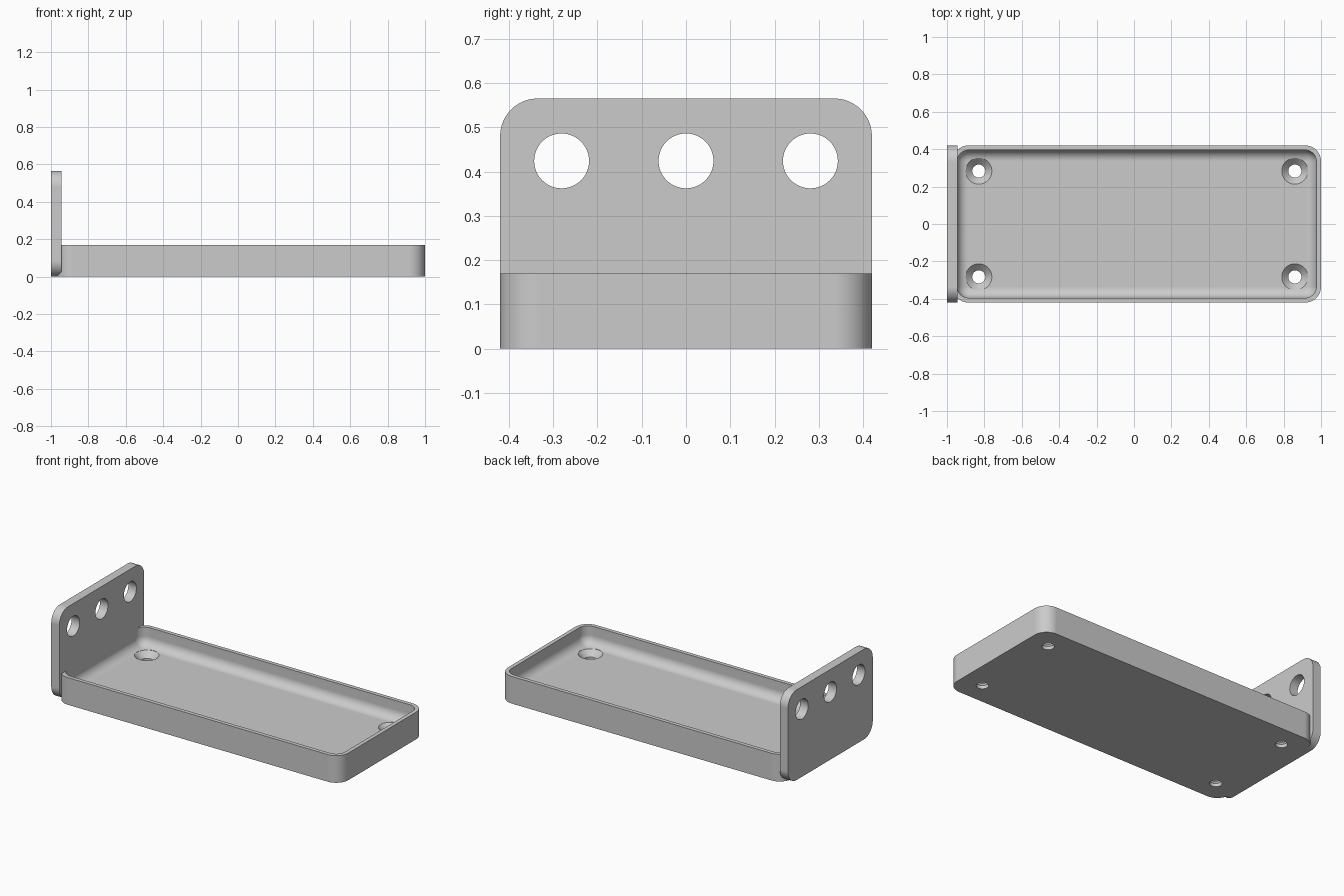
import bpy
import bmesh
from math import cos, sin, pi, radians

cube = bpy.data.objects.get("Cube")
if cube:
    bpy.data.objects.remove(cube, do_unlink=True)

grey = bpy.data.materials.new("plain_grey")
grey.use_nodes = True
colour = (0.6, 0.6, 0.6, 1)
grey.diffuse_color = colour
grey.node_tree.nodes["Principled BSDF"].inputs["Base Color"].default_value = colour


def rounded_rect(u0, u1, v0, v1, r, steps=12):
    """Counter-clockwise outline of a rectangle with rounded corners."""
    corners = [(u1 - r, v1 - r), (u0 + r, v1 - r), (u0 + r, v0 + r), (u1 - r, v0 + r)]
    return [(cu + r * cos(a), cv + r * sin(a))
            for k, (cu, cv) in enumerate(corners)
            for a in [(k + i / steps) * pi / 2 for i in range(steps + 1)]]


def circle(u, v, r, n=48):
    return [(u + r * cos(2 * pi * i / n), v + r * sin(2 * pi * i / n)) for i in range(n)]


def loft(name, rings):
    """Closed solid through a stack of matching rings of 3D points."""
    bm = bmesh.new()
    loops = [[bm.verts.new(p) for p in ring] for ring in rings]
    for a, b in zip(loops, loops[1:]):
        for i in range(len(a)):
            j = (i + 1) % len(a)
            bm.faces.new((a[i], a[j], b[j], b[i]))
    bm.faces.new(loops[0][::-1])
    bm.faces.new(loops[-1])
    bmesh.ops.recalc_face_normals(bm, faces=bm.faces)
    mesh = bpy.data.meshes.new(name)
    bm.to_mesh(mesh)
    bm.free()
    mesh.materials.append(grey)
    obj = bpy.data.objects.new(name, mesh)
    bpy.context.collection.objects.link(obj)
    return obj


def flat(outline, z):
    return [(u, v, z) for u, v in outline]


def upright(outline, x):
    return [(x, u, v) for u, v in outline]


def combine(target, other, operation):
    """Apply a boolean and remove the helper."""
    mod = target.modifiers.new("boolean", "BOOLEAN")
    mod.object, mod.operation, mod.solver = other, operation, "EXACT"
    bpy.context.view_layer.objects.active = target
    bpy.ops.object.modifier_apply(modifier=mod.name)
    bpy.data.objects.remove(other, do_unlink=True)


half_width, wall, corner = 0.42, 0.025, 0.085
left, right, height, floor = -0.97, 1.0, 0.17, 0.056

# Tray body
outer = rounded_rect(left, right, -half_width, half_width, corner)
tray = loft("mounting_tray", [flat(outer, 0), flat(outer, height)])

# Hollow with a filleted floor edge
fillet = 0.057
levels = [(fillet * (1 - sin(a)), floor + fillet * (1 - cos(a)))
          for a in [i * pi / 20 for i in range(11)]]
levels.append((0, height + 0.1))
rings = []
for inset, z in levels:
    d = wall + inset
    rings.append(flat(rounded_rect(left + d, right - d, d - half_width,
                                   half_width - d, corner - d), z))
combine(tray, loft("hollow_cutter", rings), "DIFFERENCE")

# Countersunk screw holes in the floor
for x in (-0.83, 0.86):
    for y in (-0.283, 0.283):
        profile = [(0.035, -0.1), (0.035, floor - 0.035), (0.07, floor), (0.07, 0.3)]
        cutter = loft("screw_cutter", [flat(circle(x, y, r), z) for r, z in profile])
        combine(tray, cutter, "DIFFERENCE")

# Upright end plate with three round holes
outline = rounded_rect(-half_width, half_width, 0, 0.565, corner)
plate = loft("end_plate", [upright(outline, -1), upright(outline, -0.944)])
for y in (-0.281, 0, 0.281):
    hole = circle(y, 0.424, 0.062)
    combine(plate, loft("hole_cutter", [upright(hole, -1.1), upright(hole, -0.8)]),
            "DIFFERENCE")
combine(tray, plate, "UNION")

# Smooth curved areas, keep crisp edges
bpy.ops.object.select_all(action="DESELECT")
tray.select_set(True)
bpy.context.view_layer.objects.active = tray
bpy.ops.object.shade_smooth_by_angle(angle=radians(30))
weighted = tray.modifiers.new("weighted_normals", "WEIGHTED_NORMAL")
weighted.keep_sharp = True
